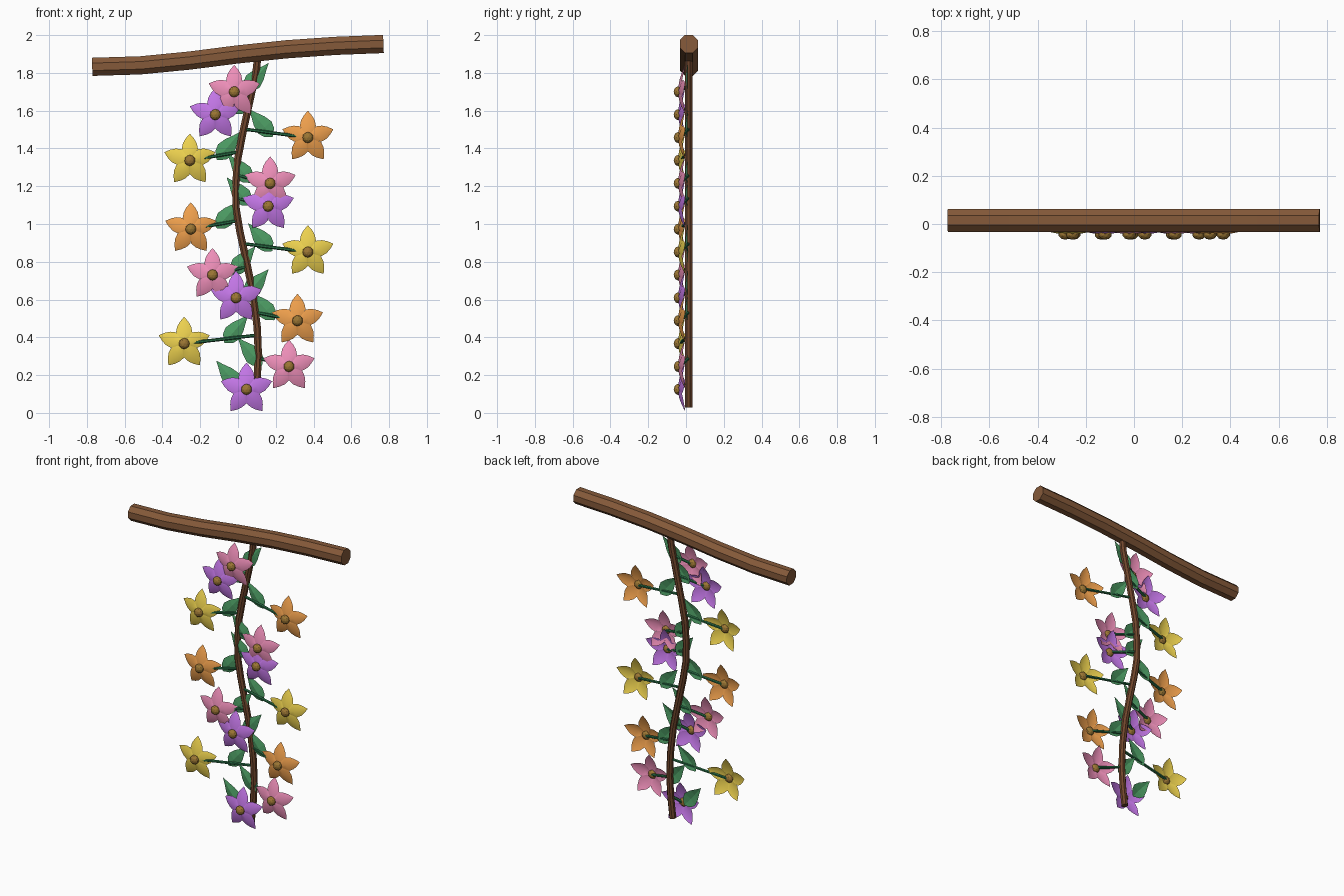
import bpy, bmesh
from math import sin, cos, pi
from mathutils import Vector

if "Cube" in bpy.data.objects:
    bpy.data.objects.remove(bpy.data.objects["Cube"])


def material(name, rgb):
    m = bpy.data.materials.new(name)
    m.diffuse_color = [(c / 255) ** 2.2 for c in rgb] + [1]
    m.use_nodes = True
    m.node_tree.nodes["Principled BSDF"].inputs["Base Color"].default_value = m.diffuse_color
    return m


BARK = material("bark", (132, 90, 60))
VINE = material("vine_bark", (112, 72, 48))
STEM = material("stem_green", (45, 110, 72))
LEAF = material("leaf_green", (78, 155, 100))
GOLD = material("flower_centre", (155, 118, 55))
PETALS = {"pink": material("pink", (238, 142, 184)),
          "purple": material("purple", (194, 118, 230)),
          "orange": material("orange", (238, 158, 78)),
          "yellow": material("yellow", (236, 208, 80))}


def finish(bm, name, mat, smooth=False):
    me = bpy.data.meshes.new(name)
    bm.to_mesh(me)
    bm.free()
    me.materials.append(mat)
    for p in me.polygons:
        p.use_smooth = smooth
    ob = bpy.data.objects.new(name, me)
    bpy.context.collection.objects.link(ob)
    return ob


def tube(name, pts, r, sides, mat):
    """Capped tube swept along a list of points."""
    pts = [Vector(p) for p in pts]
    bm = bmesh.new()
    rings = []
    for i, p in enumerate(pts):
        t = (pts[min(i + 1, len(pts) - 1)] - pts[max(i - 1, 0)]).normalized()
        u = Vector((0, 1, 0))
        u = (u - t * u.dot(t)).normalized()
        v = t.cross(u)
        rings.append([bm.verts.new(p + r * (u * cos(a) + v * sin(a)))
                      for a in [2 * pi * (k + .5) / sides for k in range(sides)]])
    for a, b in zip(rings, rings[1:]):
        for k in range(sides):
            n = (k + 1) % sides
            bm.faces.new((a[k], a[n], b[n], b[k]))
    bm.faces.new(rings[0])
    bm.faces.new(rings[-1])
    bmesh.ops.recalc_face_normals(bm, faces=bm.faces)
    return finish(bm, name, mat)


def blade(bm, origin, along, across, back, rows):
    """Folded petal or leaf: rows of (distance, half width, depth, edge depth)."""
    prev = None
    for d, w, y, e in rows:
        mid = origin + along * d + back * y
        row = [bm.verts.new(mid - across * w + back * e), bm.verts.new(mid),
               bm.verts.new(mid + across * w + back * e)]
        if prev:
            for k in (0, 1):
                bm.faces.new((prev[k], prev[k + 1], row[k + 1], row[k]))
        prev = row


BACK = Vector((0, 1, 0))

# Branch the vine hangs from
tube("branch", [(x, .015, z) for x, z in
     [(-.772, 1.832), (-.515, 1.84), (-.258, 1.865), (0, 1.898),
      (.257, 1.925), (.515, 1.943), (.77, 1.953)]], .052, 8, BARK)

# Hanging vine
vine = [(.105, 1.89), (.095, 1.8), (.06, 1.64), (.025, 1.48), (-.002, 1.34),
        (-.012, 1.2), (-.01, 1.08), (.01, .96), (.045, .8), (.08, .63),
        (.102, .45), (.108, .3), (.1, .16), (.085, .03)]
tube("vine", [(x, .014, z) for x, z in vine], .021, 8, VINE)


def vine_x(z):
    for (x0, z0), (x1, z1) in zip(vine, vine[1:]):
        if z0 >= z >= z1:
            return x0 + (x1 - x0) * (z0 - z) / (z0 - z1)


PETAL_ROWS = [(.004, .004, 0, .002), (.03, .023, .002, .008), (.06, .043, .007, .014),
              (.09, .037, .016, .011), (.115, .023, .026, .006), (.141, .001, .038, 0)]
LEAF_ROWS = [(0, .004, 0, 0), (.03, .036, -.004, .008), (.065, .048, -.006, .01),
             (.11, .037, -.004, .008), (.155, .016, .002, .004), (.192, .001, .008, 0)]

# Flower x positions from top to bottom, with leaf base shifts for the last two
xs = [-.02, -.12, .37, -.255, .17, .16, -.25, .37, -.135, -.01, .315, -.285, .27, .045]
hues = ["pink", "purple", "orange", "yellow", "pink", "purple", "orange",
        "yellow", "pink", "purple", "orange", "yellow", "pink", "purple"]
leaf_base = {12: .125, 13: .01}

for i, (x, hue) in enumerate(zip(xs, hues)):
    z = 1.7 - i * .1212
    root = Vector((vine_x(z + .045), .012, z + .045))
    centre = Vector((x, -.042, z))

    # Stalk from vine to flower
    tube(f"stalk_{i}", [root, centre + BACK * .012], .009, 6, STEM)

    # Five reflexed petals
    bm = bmesh.new()
    for k in range(5):
        a = pi / 2 + 2 * pi * k / 5
        blade(bm, centre, Vector((cos(a), 0, sin(a))),
              Vector((-sin(a), 0, cos(a))), BACK, PETAL_ROWS)
    finish(bm, f"{hue}_flower_{i}", PETALS[hue], True)

    # Flower centre
    bm = bmesh.new()
    bmesh.ops.create_icosphere(bm, subdivisions=2, radius=.029)
    for v in bm.verts:
        v.co.y *= .8
        v.co += centre
    finish(bm, f"flower_centre_{i}", GOLD)

    # Leaf pointing up and back over the vine from mid stalk
    side = -1 if x < vine_x(z) and i != 13 else 1
    base = root.lerp(centre, .45)
    base.x = leaf_base.get(i, base.x)
    base.y, base.z = .003, z + .005
    along = Vector((-side * .65, 0, .76)).normalized()
    bm = bmesh.new()
    blade(bm, base, along, Vector((along.z, 0, -along.x)), BACK, LEAF_ROWS)
    finish(bm, f"leaf_{i}", LEAF)
